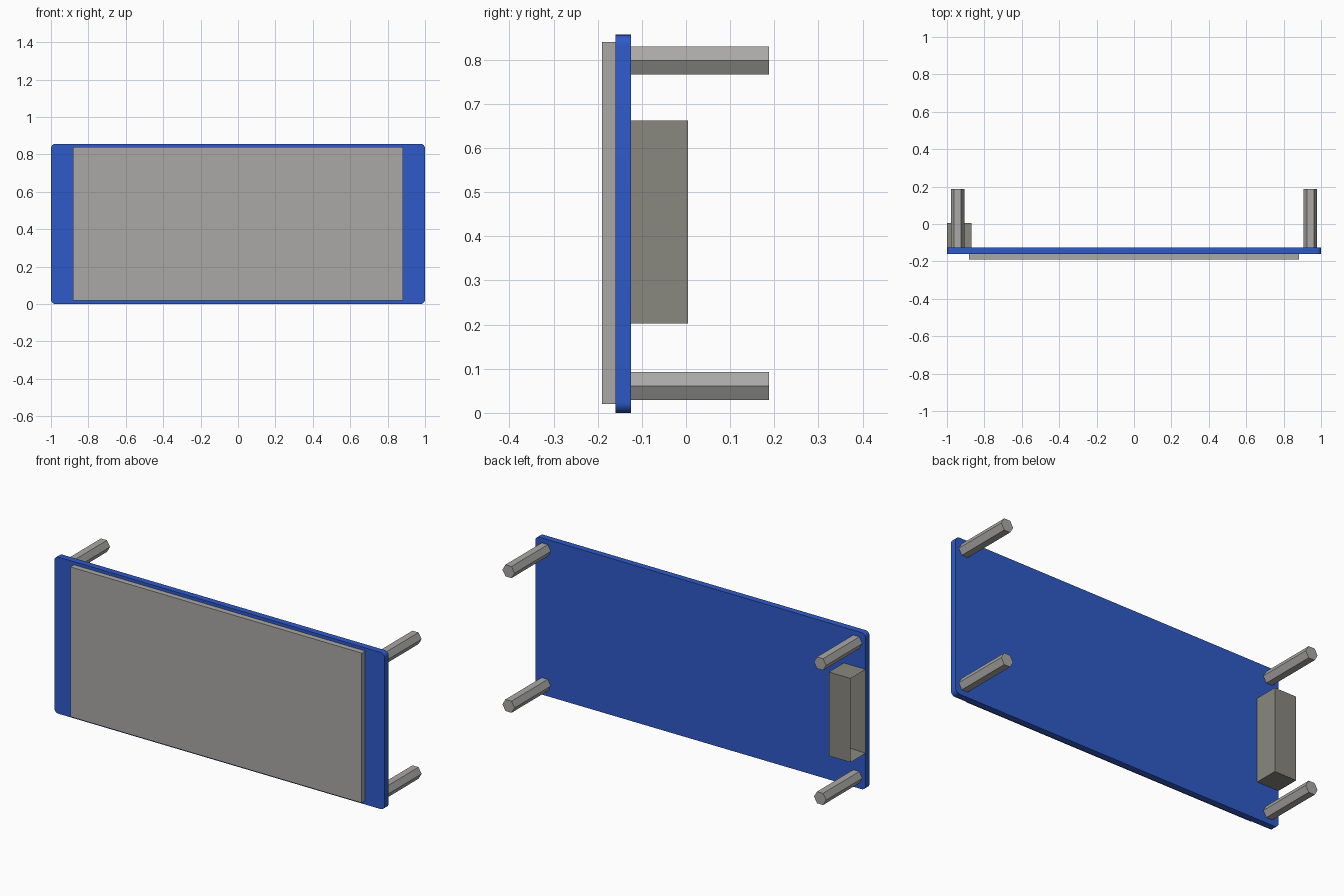
import bpy, bmesh, math
from mathutils import Matrix, Vector

cube = bpy.data.objects.get("Cube")
if cube:
    bpy.data.objects.remove(cube, do_unlink=True)


def material(name, rgb):
    m = bpy.data.materials.new(name)
    m.use_nodes = True
    m.diffuse_color = (*rgb, 1)
    m.node_tree.nodes["Principled BSDF"].inputs["Base Color"].default_value = (*rgb, 1)
    return m


BLUE = material("board blue", (0.028, 0.102, 0.58))
GREY = material("light grey", (0.40, 0.395, 0.38))
DARK = material("warm grey", (0.25, 0.245, 0.21))


def finish(name, bm, mat):
    bmesh.ops.recalc_face_normals(bm, faces=bm.faces)
    mesh = bpy.data.meshes.new(name)
    bm.to_mesh(mesh)
    bm.free()
    mesh.materials.append(mat)
    ob = bpy.data.objects.new(name, mesh)
    bpy.context.collection.objects.link(ob)
    return ob


def box_mesh(lo, hi):
    lo, hi = Vector(lo), Vector(hi)
    bm = bmesh.new()
    bmesh.ops.create_cube(bm, size=1, matrix=Matrix.Translation((lo + hi) / 2)
                          @ Matrix.Diagonal((*(hi - lo), 1)))
    return bm


# Circuit board with rounded corners
BACK = -0.125
bm = box_mesh((-1, -0.16, 0), (1, BACK, 0.857))
corners = [e for e in bm.edges if abs(e.verts[0].co.y - e.verts[1].co.y) > 0.01]
bmesh.ops.bevel(bm, geom=corners, offset=0.025, segments=6, profile=0.5, affect='EDGES')
board = finish("board", bm, BLUE)
bpy.ops.object.select_all(action='DESELECT')
board.select_set(True)
bpy.context.view_layer.objects.active = board
bpy.ops.object.shade_smooth_by_angle(angle=math.radians(30))

# Screen panel on the front
finish("screen_panel", box_mesh((-0.882, -0.19, 0.02), (0.882, -0.16, 0.84)), GREY)

# Socket on the back, hollow and open to the outer side
bm = box_mesh((-1, BACK, 0.203), (-0.868, 0.005, 0.662))
mouth = [f for f in bm.faces if f.calc_center_median().x < -0.99]
bmesh.ops.inset_region(bm, faces=mouth, thickness=0.008, use_even_offset=True)
bmesh.ops.translate(bm, verts=mouth[0].verts, vec=(0.122, 0, 0))
finish("socket", bm, DARK)

# Four hexagonal standoffs, flat on top and bottom
LENGTH = 0.313
for side, x in (("right", -0.943), ("left", 0.943)):
    for level, z in (("lower", 0.061), ("upper", 0.798)):
        bm = bmesh.new()
        bmesh.ops.create_cone(bm, cap_ends=True, segments=6, radius1=0.0367,
                              radius2=0.0367, depth=LENGTH,
                              matrix=Matrix.Translation((x, BACK + LENGTH / 2, z))
                              @ Matrix.Rotation(math.pi / 2, 4, 'X')
                              @ Matrix.Rotation(math.pi / 6, 4, 'Z'))
        # Turn so that one corner points sideways
        if max(v.co.x for v in bm.verts) - x < 0.036:
            bmesh.ops.rotate(bm, cent=(x, 0, z), verts=bm.verts,
                             matrix=Matrix.Rotation(math.pi / 6, 3, 'Y'))
        finish(f"{level}_{side}_standoff", bm, GREY)
